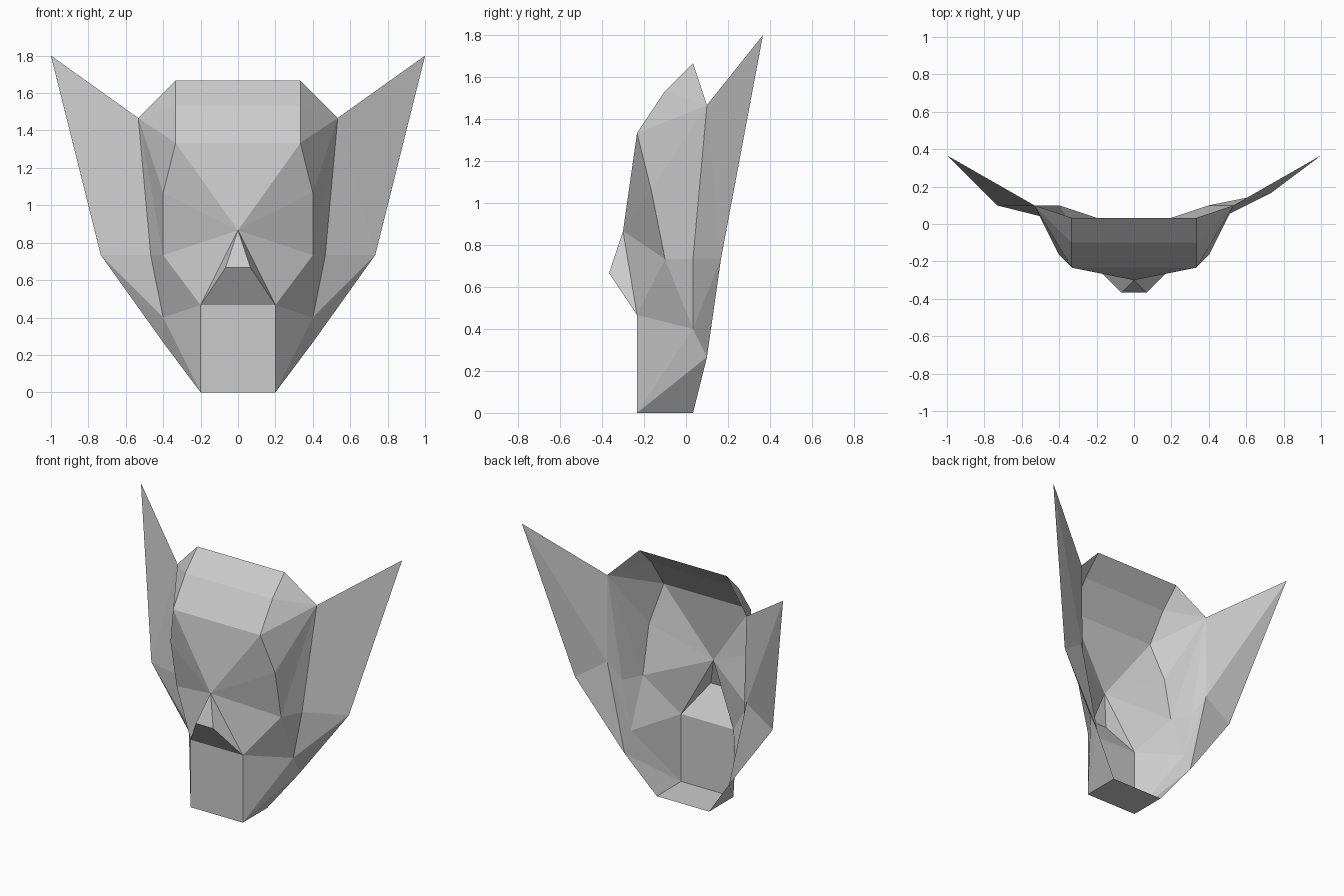
import bpy
import bmesh
from mathutils import Vector

default = bpy.data.objects.get("Cube")
if default:
    bpy.data.objects.remove(default, do_unlink=True)

UNIT = 1 / 15          # modelling grid step
Y_SHIFT = 0.5          # depth offset in grid steps

grey = bpy.data.materials.new("plain_grey")
grey.use_nodes = True
GREY = (0.6, 0.6, 0.6, 1)
grey.diffuse_color = GREY
grey.node_tree.nodes["Principled BSDF"].inputs["Base Color"].default_value = GREY

# Landmarks of one half, in grid steps
POINTS = {
    "crown": (5, 0, 25), "hairline": (5, -2, 23), "brow": (5, -4, 20),
    "bridge": (0, -5, 13), "temple": (8, 1, 22), "socket": (6, -3, 16),
    "cheek": (6, -2, 11), "muzzle": (3, -4, 7), "chin": (3, -4, 0),
    "chin_back": (3, 0, 0), "nostril": (1, -6, 10), "jaw": (6, 0, 6),
    "cheek_back": (7, 0, 11), "jaw_back": (6, 1, 4),
    "ear_tip": (15, 5, 27), "ear_low": (11, 2, 11), "ear_root": (8, 1, 13),
}


def locate(name, side):
    x, y, z = POINTS[name]
    if name == "ear_low" and side < 0:
        y -= 1         # this ear is swept a little further forward
    return Vector((side * x, y + Y_SHIFT, z)) * UNIT


def build(name, sides, half_faces, bands=()):
    """Make faces on each side, plus bands that span the centre line."""
    bm = bmesh.new()
    for side in sides:
        for face in half_faces:
            order = face.split()[::side]
            bm.faces.new([bm.verts.new(locate(p, side)) for p in order])
    for band in bands:
        names = band.split()
        ring = [locate(p, 1) for p in names]
        ring += [locate(p, -1) for p in reversed(names) if POINTS[p][0]]
        bm.faces.new([bm.verts.new(co) for co in ring])
    bmesh.ops.remove_doubles(bm, verts=bm.verts, dist=0.001)
    bmesh.ops.recalc_face_normals(bm, faces=bm.faces)
    mesh = bpy.data.meshes.new(name)
    bm.to_mesh(mesh)
    bm.free()
    mesh.materials.append(grey)
    obj = bpy.data.objects.new(name, mesh)
    bpy.context.collection.objects.link(obj)


# Open-backed face: forehead, eye hollows, cheeks, jaw and chin
build("face_shell", (1, -1), [
    "crown temple hairline",
    "hairline temple brow",
    "brow temple socket",
    "brow socket bridge",
    "socket cheek bridge",
    "cheek muzzle bridge",
    "socket temple cheek",
    "temple cheek_back cheek",
    "cheek cheek_back jaw",
    "cheek jaw muzzle",
    "muzzle jaw chin",
    "jaw jaw_back chin",
    "jaw_back chin_back chin",
], ["crown hairline", "hairline brow", "brow bridge",
    "muzzle chin", "chin chin_back"])

# Wedge nose
build("nose", (1, -1), ["bridge muzzle nostril"],
      ["bridge nostril", "nostril muzzle"])

# Thin pointed ears
EAR = [
    "temple ear_tip ear_low",
    "temple ear_low cheek_back",
    "cheek_back ear_low jaw",
    "jaw ear_low jaw_back",
    "temple ear_root ear_tip",
    "ear_tip ear_root ear_low",
    "ear_low ear_root jaw_back",
    "temple cheek_back ear_root",
    "cheek_back jaw ear_root",
    "jaw jaw_back ear_root",
]
for name, side in (("left_ear", 1), ("right_ear", -1)):
    build(name, (side,), EAR)
